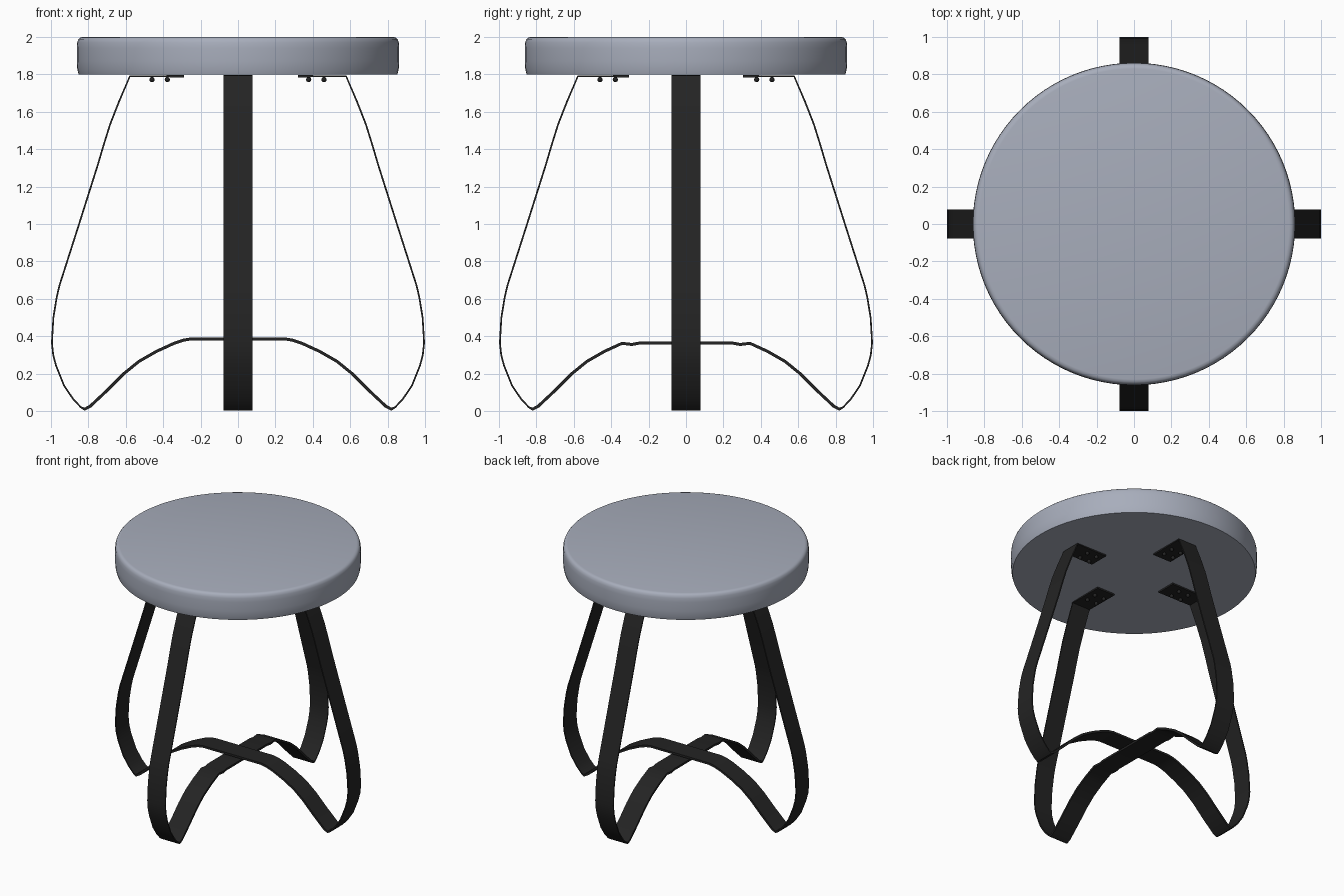
import bpy, bmesh, math
from mathutils import Vector, Matrix

if "Cube" in bpy.data.objects:
    bpy.data.objects.remove(bpy.data.objects["Cube"])


def material(name, rgb):
    m = bpy.data.materials.new(name)
    m.diffuse_color = (*rgb, 1)
    m.use_nodes = True
    m.node_tree.nodes["Principled BSDF"].inputs["Base Color"].default_value = m.diffuse_color
    return m


GREY = material("seat grey", (0.39, 0.42, 0.50))
BLACK = material("black metal", (0.017, 0.017, 0.017))


def finish(name, bm, mat, angle=30):
    bmesh.ops.recalc_face_normals(bm, faces=bm.faces)
    me = bpy.data.meshes.new(name)
    bm.to_mesh(me)
    bm.free()
    me.materials.append(mat)
    ob = bpy.data.objects.new(name, me)
    bpy.context.collection.objects.link(ob)
    bpy.ops.object.select_all(action='DESELECT')
    ob.select_set(True)
    bpy.context.view_layer.objects.active = ob
    bpy.ops.object.shade_smooth_by_angle(angle=math.radians(angle))
    return ob


# Round seat: a softened profile turned about z
profile = [(0, 1.80), (0.852, 1.80), (0.859, 1.825), (0.862, 1.87), (0.862, 1.94),
           (0.860, 1.97), (0.854, 1.988), (0.844, 1.997), (0.83, 2.0), (0, 2.0)]
bm = bmesh.new()
vs = [bm.verts.new((r, 0, z)) for r, z in profile]
es = [bm.edges.new(p) for p in zip(vs, vs[1:])]
bmesh.ops.spin(bm, geom=vs + es, axis=(0, 0, 1), cent=(0, 0, 0),
               angle=math.tau, steps=96, use_duplicate=False)
bmesh.ops.remove_doubles(bm, verts=bm.verts, dist=1e-4)
finish("seat", bm, GREY)

# Bent flat bar: half path as (distance from centre, height), seat to middle
LEG = [(0.578, 1.790), (0.636, 1.655), (0.684, 1.532), (0.719, 1.42), (0.749, 1.318),
       (0.856, 0.98), (0.955, 0.67), (0.969, 0.61), (0.987, 0.50), (0.995, 0.366),
       (0.988, 0.30), (0.973, 0.243), (0.93, 0.136), (0.882, 0.065), (0.84, 0.020)]
FOOT = [(0.820, 0.010), (0.79, 0.026), (0.70, 0.11), (0.61, 0.20), (0.53, 0.265),
        (0.438, 0.318), (0.342, 0.362)]


def bent_bar(name, inner_left, inner_right, mid_z, turn):
    foot = FOOT + [(0.29, mid_z - 0.007), (0.25, mid_z)]
    half = LEG + foot
    thick = [0.009] * len(LEG) + [0.016] * len(foot)
    pts = [(inner_right, 1.790)] + half
    pts += [(-x, z) for x, z in reversed(half)] + [(-inner_left, 1.790)]
    t = [0.012] + thick + thick[::-1] + [0.012]
    pts = [Vector(p) for p in pts]
    bm = bmesh.new()
    rings = []
    for i, p in enumerate(pts):
        d1 = (p - pts[i - 1]).normalized() if i else (pts[1] - p).normalized()
        d2 = (pts[i + 1] - p).normalized() if i < len(pts) - 1 else d1
        d = (d1 + d2).normalized()
        n = Vector((-d.y, d.x)) * t[i] / 2
        rings.append([bm.verts.new((q.x, y, q.y)) for q, y in
                      ((p + n, -0.077), (p + n, 0.077), (p - n, 0.077), (p - n, -0.077))])
    for a, b in zip(rings, rings[1:]):
        for k in range(4):
            bm.faces.new((a[k], a[(k + 1) % 4], b[(k + 1) % 4], b[k]))
    bm.faces.new(rings[0])
    bm.faces.new(rings[-1])
    bm.transform(Matrix.Rotation(turn, 4, 'Z'))
    finish(name, bm, BLACK, 35)


bent_bar("side_leg_bar", 0.29, 0.32, 0.386, 0)
bent_bar("front_back_leg_bar", 0.305, 0.305, 0.363, math.pi / 2)

# Four screws under each mounting plate
bm = bmesh.new()
for k in range(4):
    for r in (0.378, 0.46):
        for s in (-0.04, 0.04):
            m = Matrix.Rotation(k * math.pi / 2, 4, 'Z') @ Matrix.Translation((r, s, 1.772))
            bmesh.ops.create_uvsphere(bm, u_segments=12, v_segments=8, radius=0.014, matrix=m)
finish("mounting_screws", bm, BLACK)
